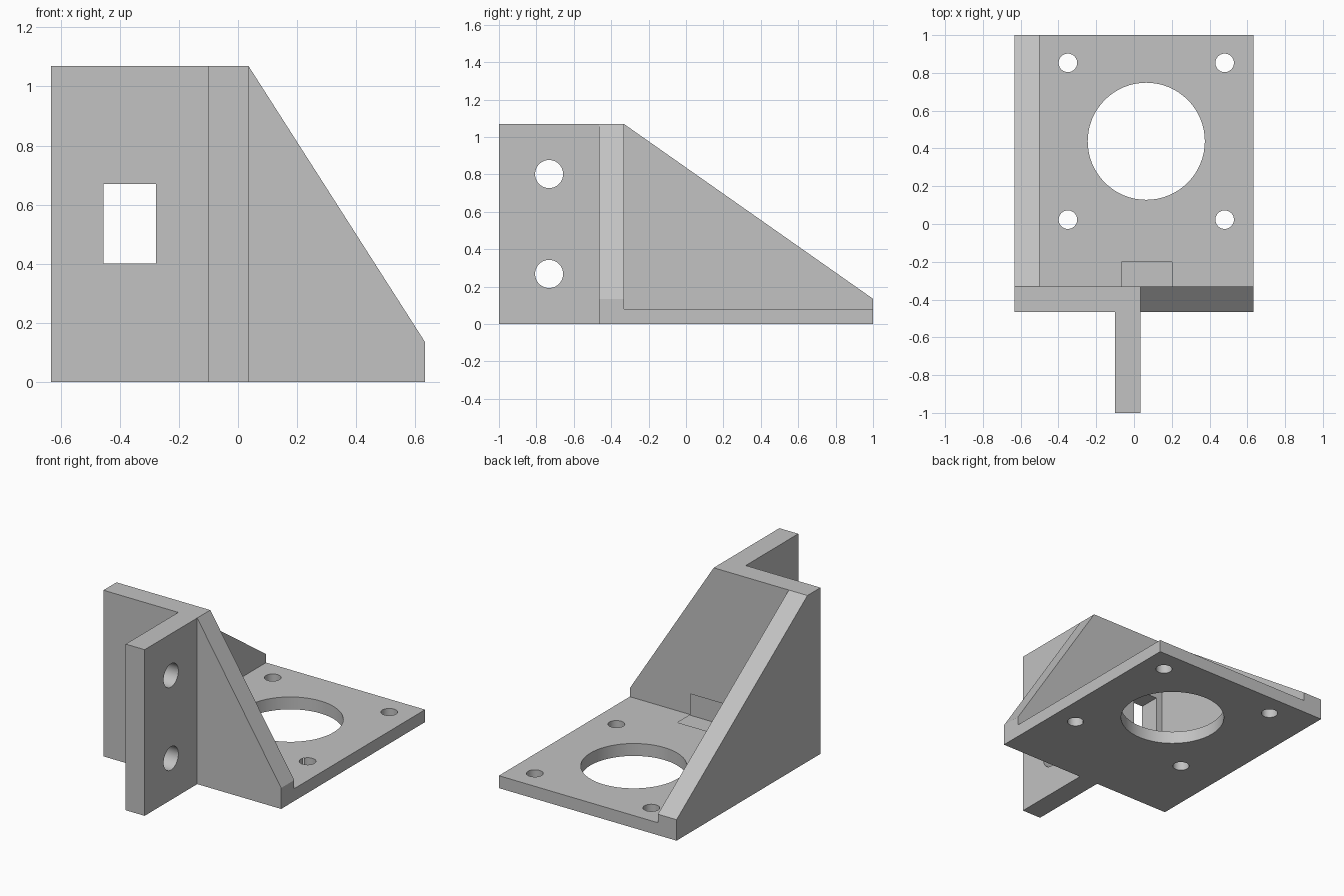
import bpy
import bmesh
from mathutils import Vector, Matrix

old = bpy.data.objects.get("Cube")
if old:
    bpy.data.objects.remove(old, do_unlink=True)

# Single grey material
GREY = (0.54, 0.54, 0.54, 1)
mat = bpy.data.materials.new("plain grey")
mat.diffuse_color = GREY
mat.use_nodes = True
mat.node_tree.nodes["Principled BSDF"].inputs["Base Color"].default_value = GREY

# Main dimensions
LEFT, RIGHT = 0.633, -0.633
FRONT, BACK = -1.0, 1.0
WALL_Y0, WALL_Y1 = -0.465, -0.332
SIDE_X = -0.5
FIN_X0, FIN_X1 = -0.1, 0.035
TOP, TOE, PLATE = 1.07, 0.135, 0.08


def finish(name, bm):
    bmesh.ops.recalc_face_normals(bm, faces=bm.faces)
    mesh = bpy.data.meshes.new(name)
    bm.to_mesh(mesh)
    bm.free()
    mesh.materials.append(mat)
    ob = bpy.data.objects.new(name, mesh)
    bpy.context.collection.objects.link(ob)
    return ob


def prism(name, axis, profile, lo, hi):
    """Extrude a profile along x (profile in y, z) or y (profile in x, z)."""
    bm = bmesh.new()
    place = (lambda a, b: (lo, a, b)) if axis == "x" else (lambda a, b: (a, lo, b))
    face = bm.faces.new([bm.verts.new(place(a, b)) for a, b in profile])
    grown = bmesh.ops.extrude_face_region(bm, geom=[face])["geom"]
    step = Vector((hi - lo, 0, 0)) if axis == "x" else Vector((0, hi - lo, 0))
    bmesh.ops.translate(bm, vec=step,
                        verts=[v for v in grown if isinstance(v, bmesh.types.BMVert)])
    return finish(name, bm)


def box(name, x0, x1, y0, y1, z0, z1):
    return prism(name, "x", [(y0, z0), (y1, z0), (y1, z1), (y0, z1)], x0, x1)


def drill(name, centre, radius, axis="z"):
    bm = bmesh.new()
    turn = Matrix.Rotation(1.5707963, 4, "Y") if axis == "x" else Matrix()
    bmesh.ops.create_cone(bm, cap_ends=True, segments=64, radius1=radius,
                          radius2=radius, depth=0.3,
                          matrix=Matrix.Translation(centre) @ turn)
    return finish(name, bm)


def combine(target, tool, operation):
    mod = target.modifiers.new(operation, "BOOLEAN")
    mod.operation, mod.solver, mod.object = operation, "EXACT", tool
    bpy.context.view_layer.objects.active = target
    bpy.ops.object.modifier_apply(modifier=mod.name)
    bpy.data.objects.remove(tool, do_unlink=True)


# Base plate that carries everything
bracket = box("mounting_bracket", RIGHT, LEFT, WALL_Y0, BACK, 0, PLATE)

# Cross wall, side gusset, mounting fin and small inner wedge
parts = [
    prism("cross_wall", "y", [(RIGHT, 0), (LEFT, 0), (LEFT, TOE),
                              (FIN_X1, TOP), (RIGHT, TOP)], WALL_Y0, WALL_Y1),
    prism("side_gusset", "x", [(WALL_Y0, 0), (BACK, 0), (BACK, TOE),
                               (WALL_Y1, TOP), (WALL_Y0, TOP)], RIGHT, SIDE_X),
    box("mounting_fin", FIN_X0, FIN_X1, FRONT, WALL_Y1, 0, TOP),
    prism("inner_wedge", "x", [(WALL_Y1 - 0.05, 0.04), (-0.2, 0.04), (-0.2, PLATE),
                               (WALL_Y1, 0.213), (WALL_Y1 - 0.05, 0.213)], -0.067, 0.2),
]
for part in parts:
    combine(bracket, part, "UNION")

# Window in the cross wall, motor opening, screw holes and fin holes
cutters = [
    box("window", -0.455, -0.278, -0.55, -0.25, 0.402, 0.67),
    drill("large_opening", (0.065, 0.438, 0), 0.31),
]
for x in (-0.35, 0.48):
    for y in (0.023, 0.853):
        cutters.append(drill("screw_hole", (x, y, 0), 0.049))
for z in (0.268, 0.802):
    cutters.append(drill("fin_hole", (-0.033, -0.732, z), 0.075, "x"))
for cutter in cutters:
    combine(bracket, cutter, "DIFFERENCE")

# Smooth hole walls, crisp edges elsewhere
bpy.ops.object.select_all(action="DESELECT")
bracket.select_set(True)
bpy.context.view_layer.objects.active = bracket
bpy.ops.object.shade_smooth_by_angle(angle=0.5)
